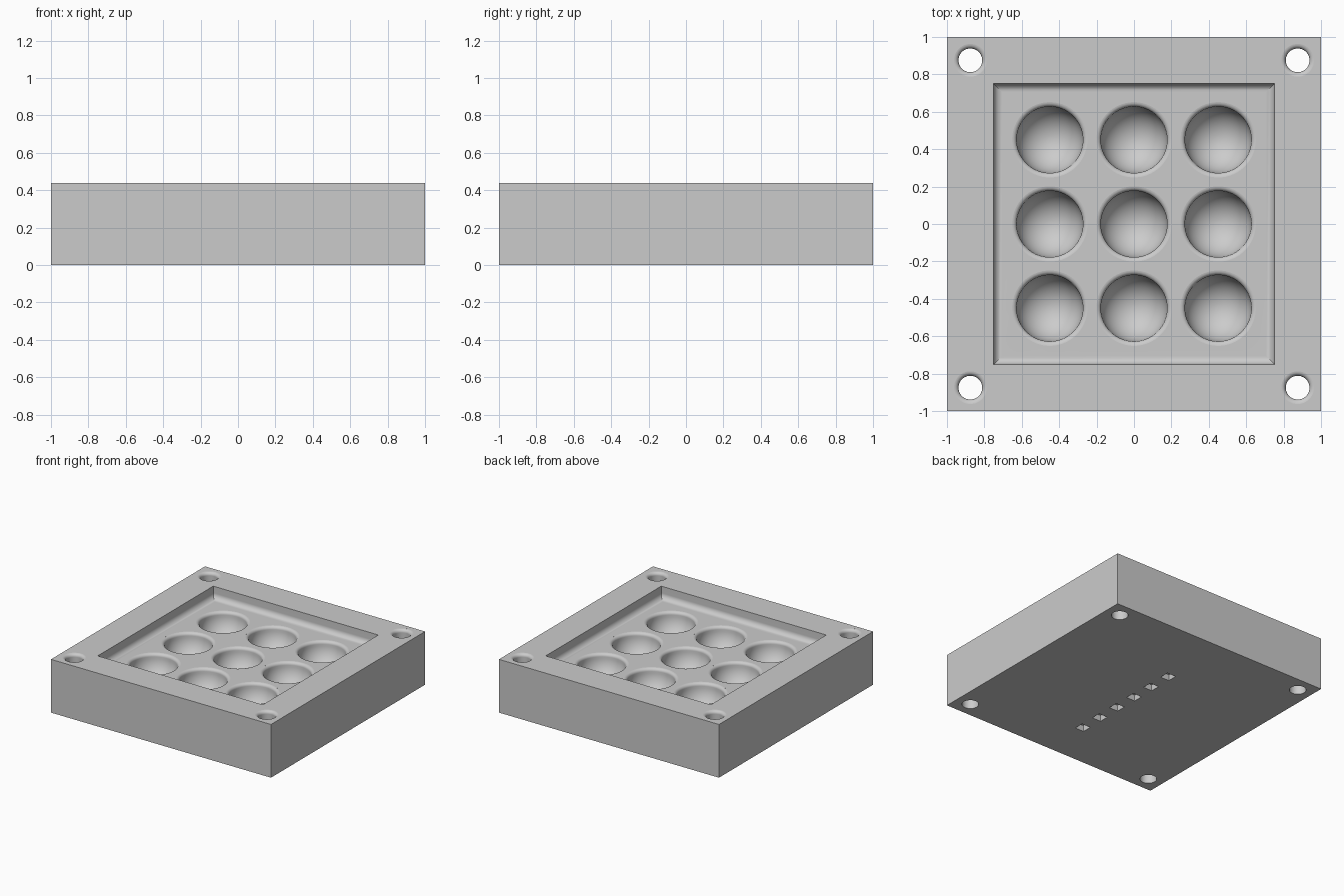
import bpy, bmesh, math

if "Cube" in bpy.data.objects:
    bpy.data.objects.remove(bpy.data.objects["Cube"])

HEIGHT, FLOOR = 0.4375, 0.3375      # block top and recessed floor
COVE, LIP = 0.045, 0.025            # fillet radii

grey = bpy.data.materials.new("grey")
grey.diffuse_color = (0.6, 0.6, 0.6, 1)
grey.use_nodes = True
grey.node_tree.nodes["Principled BSDF"].inputs["Base Color"].default_value = grey.diffuse_color


def loft(bm, profile, sides, x=0, y=0):
    """Closed solid from (half width, z) rings; four sides gives a square."""
    turn = math.pi / sides
    k = 1 / math.cos(turn) if sides == 4 else 1
    rings = [[bm.verts.new((x + r * k * math.cos(turn + 2 * math.pi * i / sides),
                            y + r * k * math.sin(turn + 2 * math.pi * i / sides), z))
              for i in range(sides)] for r, z in profile]
    for a, b in zip(rings, rings[1:]):
        for i in range(sides):
            j = (i + 1) % sides
            bm.faces.new((a[i], a[j], b[j], b[i]))
    bm.faces.new(rings[0][::-1])
    bm.faces.new(rings[-1])


def solid(name, profile, sides, places=((0, 0),)):
    bm = bmesh.new()
    for x, y in places:
        loft(bm, profile, sides, x, y)
    bmesh.ops.recalc_face_normals(bm, faces=bm.faces)
    me = bpy.data.meshes.new(name)
    bm.to_mesh(me)
    bm.free()
    me.materials.append(grey)
    ob = bpy.data.objects.new(name, me)
    bpy.context.collection.objects.link(ob)
    return ob


def arc(cx, cz, r, a0, a1, n):
    return [(cx + r * math.cos(math.radians(a0 + (a1 - a0) * i / n)),
             cz + r * math.sin(math.radians(a0 + (a1 - a0) * i / n))) for i in range(n + 1)]


block = solid("block", [(1, 0), (1, HEIGHT)], 4)

# Square tray with a rounded cove around its floor
tray = solid("tray_cutter",
             arc(0.75 - COVE, FLOOR + COVE, COVE, -90, 0, 6) + [(0.75, 0.6)], 4)

# Nine round-bottomed bowls with rounded lips
R = 0.1775
bowl = arc(0, FLOOR - LIP, R, -88, 0, 16)
bowl += arc(R + LIP, FLOOR - LIP, LIP, 180, 92, 6) + [(R + LIP, FLOOR + 0.03)]
grid = [(0.45 * i, 0.45 * j) for i in (-1, 0, 1) for j in (-1, 0, 1)]
bowls = solid("bowl_cutter", bowl, 48, grid)

# Four through holes with rounded top rims
H = 0.0635
hole = [(H, -0.1)] + arc(H + LIP, HEIGHT - LIP, LIP, 180, 92, 6) + [(H + LIP, 0.5)]
corners = [(sx * 0.875, sy * 0.875) for sx in (-1, 1) for sy in (-1, 1)]
holes = solid("hole_cutter", hole, 32, corners)

# Row of small square pockets underneath
pockets = solid("pocket_cutter", [(0.04, -0.1), (0.04, 0.05)], 4,
                [(0, -0.6 + 0.2 * i) for i in range(6)])

bpy.context.view_layer.objects.active = block
block.select_set(True)
for cutter in (tray, bowls, holes, pockets):
    cutter.hide_render = True
    mod = block.modifiers.new("cut", 'BOOLEAN')
    mod.operation, mod.solver, mod.object = 'DIFFERENCE', 'EXACT', cutter
    bpy.ops.object.modifier_apply(modifier=mod.name)
    bpy.data.objects.remove(cutter)

for ob in bpy.context.selected_objects:
    ob.select_set(ob == block)
bpy.ops.object.shade_smooth_by_angle(angle=math.radians(30))
weighted = block.modifiers.new("clean_normals", 'WEIGHTED_NORMAL')
weighted.keep_sharp = True
